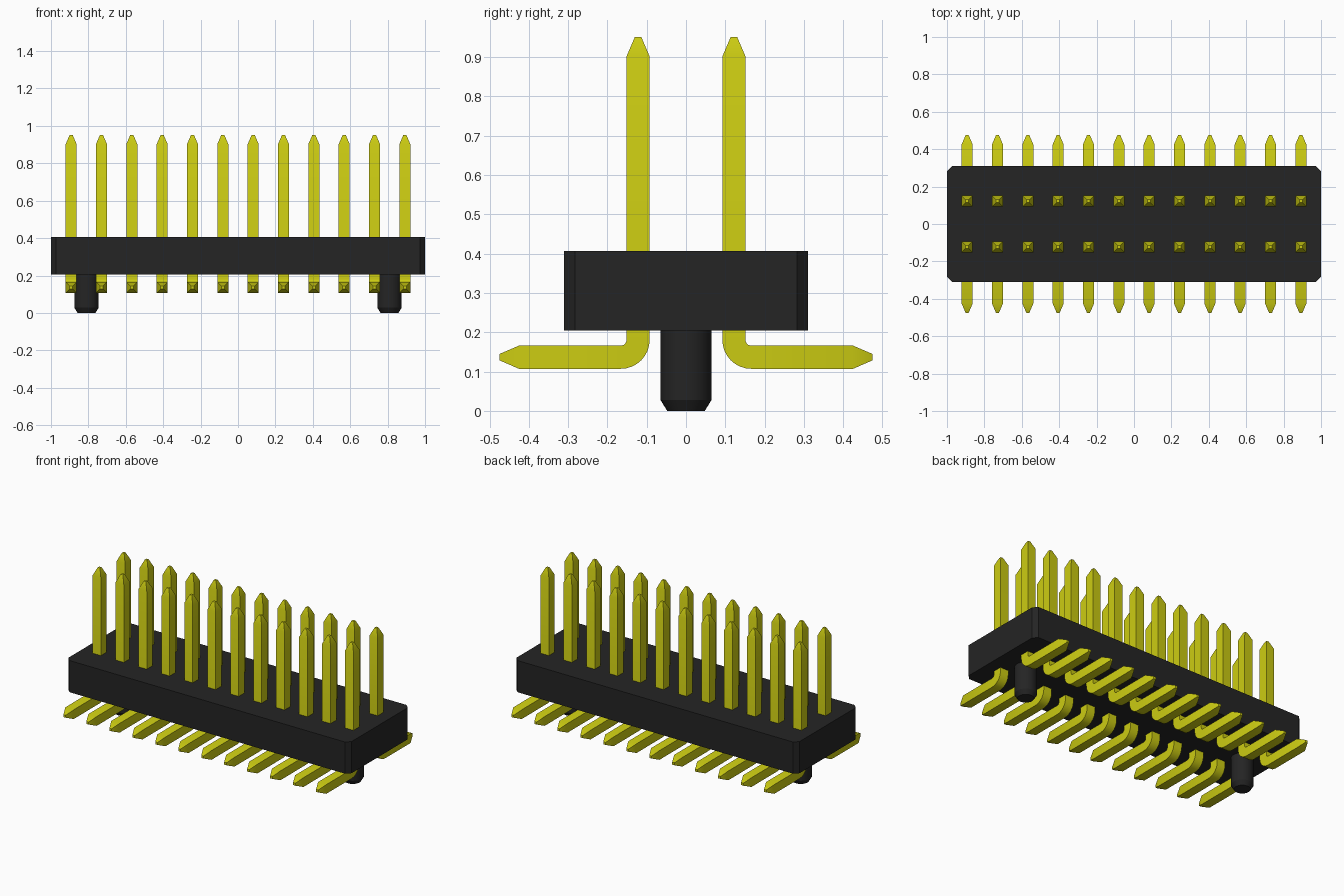
import bpy, bmesh, math
from mathutils import Vector

cube = bpy.data.objects.get("Cube")
if cube:
    bpy.data.objects.remove(cube, do_unlink=True)


def material(name, rgb):
    m = bpy.data.materials.new(name)
    m.use_nodes = True
    m.diffuse_color = (*rgb, 1)
    bsdf = next(n for n in m.node_tree.nodes if n.type == 'BSDF_PRINCIPLED')
    bsdf.inputs["Base Color"].default_value = (*rgb, 1)
    return m


black = material("black plastic", (0.018, 0.018, 0.018))
yellow = material("yellow metal", (0.60, 0.60, 0.006))


def loft(name, rings, mat):
    """Skin equal-length rings of points and cap both ends."""
    bm = bmesh.new()
    loops = [[bm.verts.new(p) for p in ring] for ring in rings]
    n = len(loops[0])
    for a, b in zip(loops, loops[1:]):
        for i in range(n):
            j = (i + 1) % n
            bm.faces.new((a[i], a[j], b[j], b[i]))
    bm.faces.new(loops[0])
    bm.faces.new(loops[-1])
    bmesh.ops.recalc_face_normals(bm, faces=bm.faces)
    mesh = bpy.data.meshes.new(name)
    bm.to_mesh(mesh)
    bm.free()
    mesh.materials.append(mat)
    obj = bpy.data.objects.new(name, mesh)
    bpy.context.collection.objects.link(obj)
    return obj


def smooth(obj):
    bpy.ops.object.select_all(action='DESELECT')
    obj.select_set(True)
    bpy.context.view_layer.objects.active = obj
    bpy.ops.object.shade_smooth_by_angle(angle=math.radians(25))


# Housing: a block with chamfered vertical corners
W, D, C = 1.0, 0.31, 0.027
outline = [(W, D - C), (W - C, D), (C - W, D), (-W, D - C),
           (-W, C - D), (C - W, -D), (W - C, -D), (W, C - D)]
loft("housing", [[(x, y, z) for x, y in outline] for z in (0.205, 0.407)], black)

# Locating pegs: round, with a chamfered lower end
for side, px in (("left", 0.81), ("right", -0.81)):
    rings = []
    for r, z in ((0.048, 0), (0.065, 0.028), (0.065, 0.21)):
        rings.append([(r * math.cos(a), r * math.sin(a), z)
                      for a in (math.tau * i / 32 for i in range(32))])
    peg = loft(side + "_peg", rings, black)
    peg.location.x = px
    smooth(peg)

# Pin: square section swept down, round a bend and outwards
HALF, TIP, ROW_Y, FOOT_Z, BEND = 0.0295, 0.008, 0.122, 0.1365, 0.044
path = [(ROW_Y, 0.952, 0, TIP), (ROW_Y, 0.902, 0, HALF)]      # y, z, turn, half width
for i in range(9):
    a = math.pi / 2 * i / 8
    path.append((ROW_Y + BEND * (1 - math.cos(a)),
                 FOOT_Z + BEND * (1 - math.sin(a)), a, HALF))
path += [(0.425, FOOT_Z, math.pi / 2, HALF), (0.475, FOOT_Z, math.pi / 2, TIP)]

rings = []
for y, z, a, h in path:
    across = Vector((0, math.cos(a), math.sin(a)))
    rings.append([Vector((sx * h, y, z)) + across * (sy * h)
                  for sx, sy in ((-1, -1), (1, -1), (1, 1), (-1, 1))])
pin = loft("back_pin_1", rings, yellow)
smooth(pin)

# Two mirrored rows of twelve pins
COUNT, PITCH = 12, 0.1622
for i in range(COUNT):
    x = (i - (COUNT - 1) / 2) * PITCH
    for row, turn in (("back", 0), ("front", math.pi)):
        if i == 0 and row == "back":
            obj = pin
        else:
            obj = bpy.data.objects.new(f"{row}_pin_{i + 1}", pin.data)
            bpy.context.collection.objects.link(obj)
        obj.location.x = x
        obj.rotation_euler.z = turn
